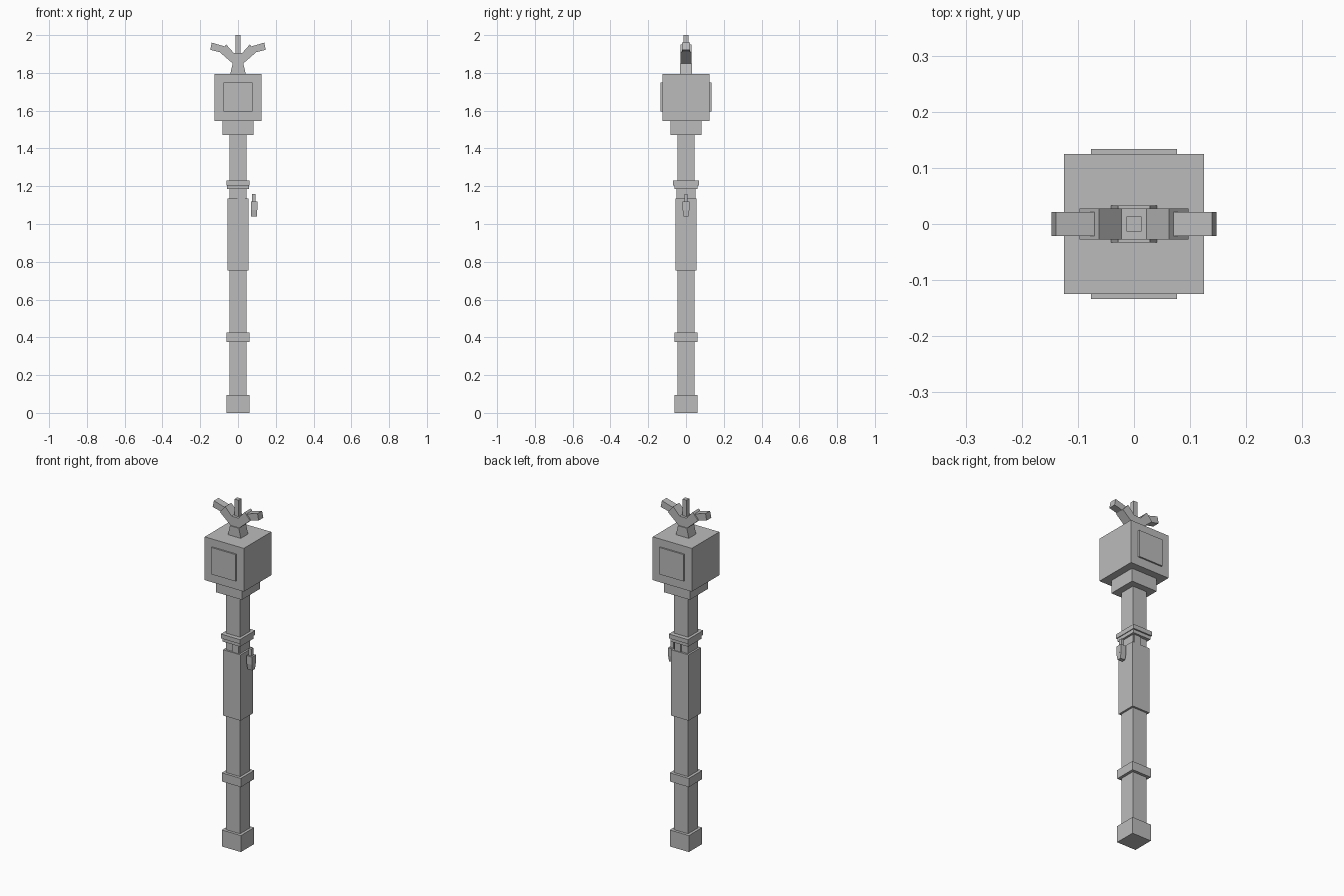
import bpy
import bmesh
from mathutils import Matrix

cube = bpy.data.objects.get("Cube")
if cube:
    bpy.data.objects.remove(cube, do_unlink=True)

grey = bpy.data.materials.new("plain grey")
grey.use_nodes = True
colour = (0.5, 0.5, 0.5, 1)
grey.diffuse_color = colour
grey.node_tree.nodes["Principled BSDF"].inputs["Base Color"].default_value = colour


def finish(name, bm):
    bmesh.ops.recalc_face_normals(bm, faces=bm.faces)
    mesh = bpy.data.meshes.new(name)
    bm.to_mesh(mesh)
    bm.free()
    mesh.materials.append(grey)
    obj = bpy.data.objects.new(name, mesh)
    bpy.context.collection.objects.link(obj)
    return obj


def box(name, half_x, half_y, low, high, x=0, y=0, taper=(1, 1)):
    """Box between two heights; taper scales its top."""
    bm = bmesh.new()
    bmesh.ops.create_cube(bm, size=2)
    for v in bm.verts:
        top = v.co.z > 0
        sx, sy = taper if top else (1, 1)
        v.co = (x + v.co.x * half_x * sx, y + v.co.y * half_y * sy, high if top else low)
    return finish(name, bm)


def plate(name, outline, half_y):
    """Outline in x and z, extruded along y."""
    bm = bmesh.new()
    face = bm.faces.new([bm.verts.new((x, -half_y, z)) for x, z in outline])
    new = bmesh.ops.extrude_face_region(bm, geom=[face])["geom"]
    verts = [g for g in new if isinstance(g, bmesh.types.BMVert)]
    bmesh.ops.translate(bm, verts=verts, vec=(0, 2 * half_y, 0))
    return finish(name, bm)


# Staff, from the foot up
box("foot", 0.061, 0.061, 0, 0.095)
box("shaft", 0.045, 0.045, 0.09, 1.48)
box("lower_ring", 0.061, 0.061, 0.375, 0.425)
box("grip", 0.056, 0.056, 0.755, 1.135)
box("collar_lower", 0.057, 0.062, 1.185, 1.208)
box("collar_upper", 0.061, 0.07, 1.205, 1.23)

# Small brackets between grip and collar
for side, label in ((-1, "front"), (1, "back")):
    box(label + "_bracket", 0.02, 0.005, 1.13, 1.19, x=0.018, y=side * 0.046)

# Hanging lever beside the grip
box("lever_stem", 0.009, 0.009, 1.11, 1.16, x=0.083)
box("lever_body", 0.017, 0.018, 1.075, 1.12, x=0.085)
box("lever_tip", 0.015, 0.012, 1.04, 1.075, x=0.085, taper=(1.13, 1.5))

# Square head with a raised panel front and back
box("head_base", 0.082, 0.082, 1.47, 1.55)
box("head", 0.125, 0.125, 1.545, 1.795)
for side, label in ((-1, "front"), (1, "back")):
    box(label + "_panel", 0.077, 0.005, 1.595, 1.75, y=side * 0.129)

# Forked crown
box("crown_base", 0.042, 0.033, 1.79, 1.85, taper=(0.67, 1))
right_half = [(0.028, 1.85), (0.097, 1.91), (0.062, 1.95), (0.022, 1.905)]
plate("crown_fork", right_half + [(-x, z) for x, z in reversed(right_half)], 0.028)
tip = [(0.076, 1.905), (0.147, 1.922), (0.139, 1.96), (0.07, 1.94)]
for side, label in ((1, "left"), (-1, "right")):
    plate(label + "_crown_tip", [(side * x, z) for x, z in tip], 0.021)
box("crown_spike", 0.013, 0.013, 1.89, 2.0)
